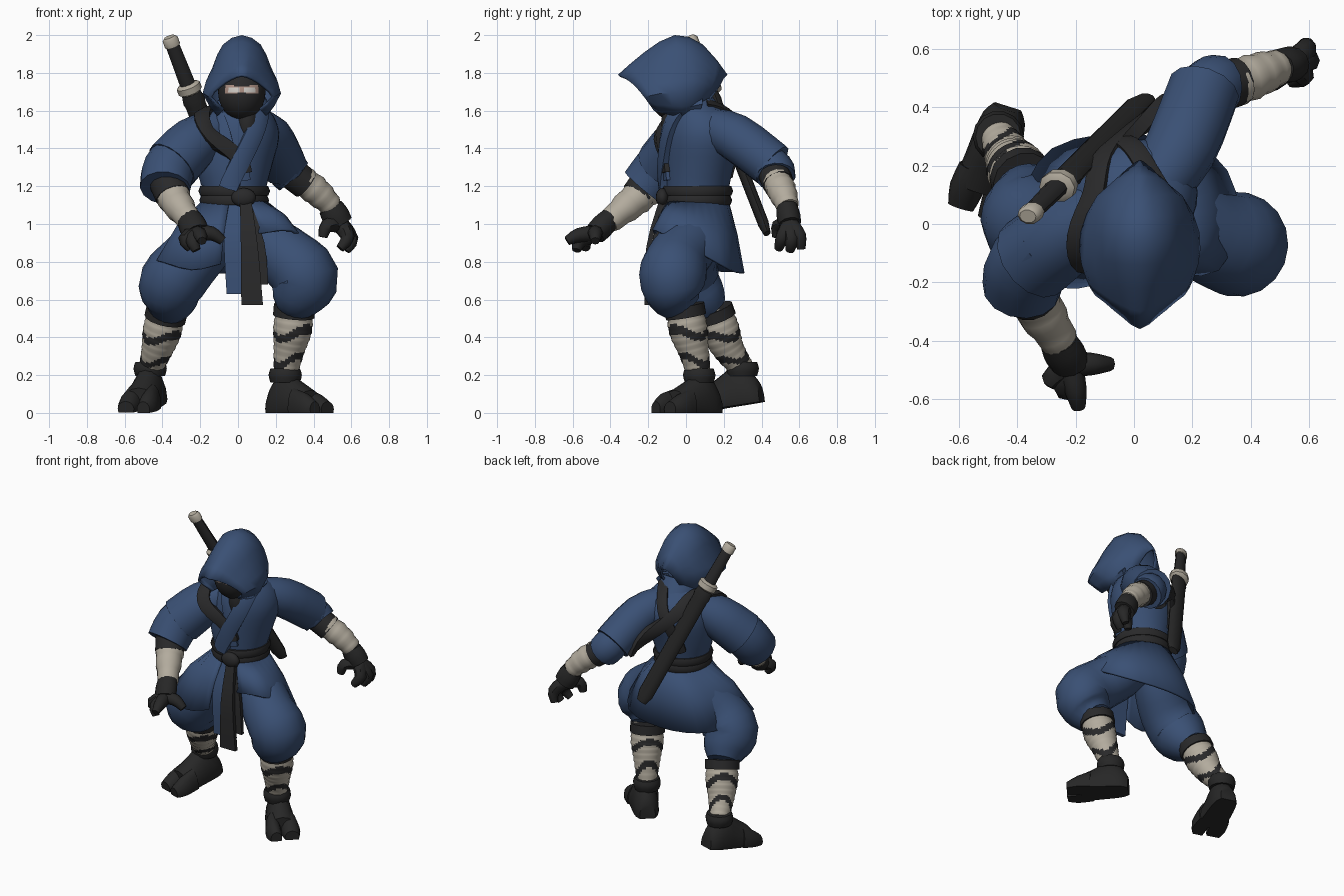
import bpy, bmesh, math
from math import sin, cos, pi
from mathutils import Vector, Matrix
from mathutils.bvhtree import BVHTree

if "Cube" in bpy.data.objects:
    bpy.data.objects.remove(bpy.data.objects["Cube"])


def material(name, r, g, b):
    m = bpy.data.materials.new(name)
    m.use_nodes = True
    m.diffuse_color = (r, g, b, 1)
    shader = m.node_tree.nodes["Principled BSDF"]
    shader.inputs["Base Color"].default_value = (r, g, b, 1)
    shader.inputs["Roughness"].default_value = 0.9
    return m


BLUE = material("blue cloth", 0.042, 0.08, 0.175)
DARK = material("dark cloth", 0.022, 0.022, 0.023)
LEATHER = material("dark leather", 0.02, 0.02, 0.02)
WRAP = material("pale bandage", 0.45, 0.41, 0.34)
SKIN = material("skin", 0.42, 0.28, 0.23)
WHITE = material("eye white", 0.65, 0.62, 0.58)


def spline(pts, k):
    """Smooth path through points of any dimension, k steps per span."""
    pts = [Vector(p) for p in pts]
    out = []
    for i in range(len(pts) - 1):
        a, b, c, d = (pts[max(i - 1, 0)], pts[i], pts[i + 1], pts[min(i + 2, len(pts) - 1)])
        for j in range(k):
            t = j / k
            out.append(0.5 * (2 * b + (c - a) * t + (2 * a - 5 * b + 4 * c - d) * t * t
                              + (3 * b - a - 3 * c + d) * t ** 3))
    return out + [pts[-1]]


def loft(name, rings, mats, closed=True, rule=None, thick=0):
    """Skin a list of point rings; rule(s, angle) picks the material."""
    bm = bmesh.new()
    rows = [[bm.verts.new(p) for p in ring] for ring in rings]
    n = len(rows[0])
    for i in range(len(rows) - 1):
        for j in range(n if closed else n - 1):
            k = (j + 1) % n
            f = bm.faces.new((rows[i][j], rows[i][k], rows[i + 1][k], rows[i + 1][j]))
            if rule:
                f.material_index = rule((i + 0.5) / (len(rows) - 1), 2 * pi * (j + 0.5) / n)
    if closed:
        bm.faces.new(rows[0])
        bm.faces.new(rows[-1])
    bmesh.ops.recalc_face_normals(bm, faces=bm.faces)
    me = bpy.data.meshes.new(name)
    bm.to_mesh(me)
    bm.free()
    for m in mats if isinstance(mats, list) else [mats]:
        me.materials.append(m)
    ob = bpy.data.objects.new(name, me)
    bpy.context.collection.objects.link(ob)
    if thick:
        mod = ob.modifiers.new("Thickness", 'SOLIDIFY')
        mod.thickness = thick
    return ob


def tube(name, path, mats, n=14, k=3, flat=1, rule=None, ripple=0):
    """Round limb along (x, y, z, radius) points."""
    pts = spline(path, k)
    pos = [Vector(p[:3]) for p in pts]
    rings, u, last = [], None, None
    for i, p in enumerate(pos):
        t = (pos[min(i + 1, len(pos) - 1)] - pos[max(i - 1, 0)]).normalized()
        if u is None:
            u = t.cross(Vector((0, 1, 0)) if abs(t.y) < 0.8 else Vector((1, 0, 0))).normalized()
        else:
            u = last.rotation_difference(t) @ u
        last, v = t, t.cross(u)
        r = pts[i][3] * (1 + ripple * (i % 3 - 1))
        rings.append([p + u * r * cos(2 * pi * j / n) + v * r * flat * sin(2 * pi * j / n)
                      for j in range(n)])
    return loft(name, rings, mats, rule=rule)


def panel(name, path, mat):
    """Hanging cloth strip along (x, y, z, width) points."""
    rings = [[(x + s * w / 2, y + d, z) for s, d in ((-1, 0), (1, 0), (1, 0.025), (-1, 0.025))]
             for x, y, z, w in spline(path, 3)]
    return loft(name, rings, mat)


def ellipsoid(name, loc, radii, mats, seg=16):
    rings = [[(loc[0] + radii[0] * sin(a) * cos(b), loc[1] + radii[1] * sin(a) * sin(b),
               loc[2] + radii[2] * cos(a)) for b in (2 * pi * j / seg for j in range(seg))]
             for a in (pi * (i + 0.5) / seg for i in range(seg))]
    return loft(name, rings, mats)


# Torso, turned slightly to the left side
def ellipse(x, y, z, rx, ry, yaw=0.3, n=28):
    turn = Matrix.Rotation(yaw, 3, 'Z')
    return [Vector((x, y, z)) + turn @ Vector((rx * cos(2 * pi * j / n), ry * sin(2 * pi * j / n), 0))
            for j in range(n)]


torso = loft("torso", [ellipse(*p) for p in spline([
    (-.02, .06, 1.0, .17, .16), (-.02, .06, 1.14, .16, .16), (-.02, .07, 1.3, .2, .18),
    (0, .09, 1.46, .22, .2), (.01, .08, 1.57, .18, .17), (.02, .04, 1.64, .1, .1)], 3)], BLUE)

# Sleeves: a wide outer layer over an inner one
sleeves = [
    tube("right_outer_sleeve", [(-.08, .06, 1.52, .1), (-.23, -.03, 1.43, .14), (-.35, -.12, 1.31, .15)], BLUE),
    tube("left_outer_sleeve", [(.06, .1, 1.52, .1), (.16, .26, 1.46, .125), (.24, .46, 1.31, .125)], BLUE)]
tube("right_inner_sleeve", [(-.28, -.06, 1.42, .12), (-.365, -.14, 1.29, .14), (-.385, -.22, 1.19, .135)], BLUE)
tube("left_inner_sleeve", [(.2, .36, 1.38, .1), (.26, .46, 1.29, .11), (.295, .475, 1.25, .105)], BLUE)

# Bandaged forearms with dark elbow bands
tube("right_elbow_band", [(-.375, -.2, 1.22, .095), (-.345, -.255, 1.145, .092)], DARK)
tube("left_elbow_band", [(.27, .46, 1.28, .085), (.36, .49, 1.21, .083)], DARK)
tube("right_forearm", [(-.36, -.2, 1.19, .088), (-.33, -.28, 1.12, .086), (-.25, -.41, 1.01, .062)],
     WRAP, k=6, ripple=.04)
tube("left_forearm", [(.33, .475, 1.24, .076), (.42, .51, 1.17, .076), (.5, .54, 1.09, .058)],
     WRAP, k=6, ripple=.04)


# Gloved hands
def hand(side, cuff, palm, fingers):
    tube(side + "_glove", [cuff + (.066,), tuple((a + b) / 2 for a, b in zip(cuff, palm)) + (.074,),
                           palm + (.07,)], LEATHER, n=12, flat=.85)
    for i, (mid, tip) in enumerate(fingers):
        tube(f"{side}_finger_{i}", [palm + (.045,), mid + (.038,), tip + (.024,)], LEATHER, n=8)


hand("right", (-.26, -.4, 1.03), (-.22, -.48, .95),
     [((-.14, -.48, .95), (-.08, -.48, .91)), ((-.2, -.57, .94), (-.19, -.63, .91)),
      ((-.24, -.56, .91), (-.22, -.58, .86)), ((-.28, -.53, .92), (-.25, -.53, .87))])
hand("left", (.49, .535, 1.09), (.54, .55, 1.0),
     [((.47, .49, .99), (.45, .48, .93)), ((.58, .51, .93), (.54, .49, .87)),
      ((.6, .56, .92), (.57, .55, .86)), ((.59, .6, .94), (.58, .61, .87))])

# Baggy trousers, cuffs, bandaged shins
tube("left_trouser", [(.04, .07, 1.02, .12), (.13, .04, .92, .15), (.26, -.04, .82, .165), (.355, -.07, .72, .18),
                      (.32, -.05, .62, .15), (.3, -.01, .56, .1)], BLUE, n=18)
tube("right_trouser", [(-.07, .08, 1.02, .12), (-.15, .05, .92, .15), (-.26, 0, .8, .165), (-.35, .01, .69, .175),
                       (-.36, .08, .6, .145), (-.375, .13, .54, .1)], BLUE, n=18)


def bandage(s, a):
    return int(cos(2 * pi * 2.6 * s + 1.5 * sin(2 * a)) > 0.58)


def shin(side, knee, calf, low, ankle):
    tube(side + "_knee_cuff", [(*knee, .11), (*[(a + b) / 2 for a, b in zip(knee, calf)], .11)], DARK)
    tube(side + "_shin", [(*knee, .09), (*calf, .103), (*low, .082), (*ankle, .062)], [WRAP, DARK],
         n=36, k=10, rule=bandage, ripple=.02)
    tube(side + "_ankle_cuff", [(ankle[0], ankle[1], ankle[2] - .04, .078), (*ankle, .088),
                                (ankle[0], ankle[1], ankle[2] + .035, .078)], LEATHER)


shin("left", (.3, -.01, .57), (.29, .01, .45), (.27, .04, .33), (.25, .07, .2))
shin("right", (-.375, .14, .55), (-.4, .18, .44), (-.43, .23, .33), (-.465, .3, .235))


# Split-toe boots
def boot(side, ankle, yaw, pitch, lift):
    place = Matrix.Translation((ankle[0], ankle[1], lift)) @ Matrix.Rotation(yaw, 4, 'Z') @ Matrix.Rotation(pitch, 4, 'Y')

    def part(label, sections):
        rings = []
        for u, v, w, h in spline(sections, 2):
            arc = [(v + w * cos(pi * j / 8), .02 + (h - .02) * sin(pi * j / 8)) for j in range(9)]
            arc = [(v + w * .92, 0)] + arc + [(v - w * .92, 0)]
            rings.append([place @ Vector((u, b, c)) for b, c in arc])
        loft(f"{side}_{label}", rings, LEATHER)

    inner = 1 if side == "right" else -1
    part("boot", [(-.11, 0, .05, .1), (-.07, 0, .075, .17), (0, 0, .085, .22), (.08, 0, .09, .18), (.19, 0, .1, .12)])
    part("big_toe", [(.12, inner * .055, .045, .13), (.22, inner * .06, .05, .105), (.28, inner * .05, .035, .06)])
    part("small_toes", [(.12, -inner * .045, .055, .13), (.2, -inner * .05, .06, .1), (.27, -inner * .05, .045, .06)])


boot("left", (.255, .08), math.atan2(-.72, .66), 0, 0)
boot("right", (-.465, .3), math.atan2(-.95, -.3), .15, .042)

# Flared coat skirt, open at the front
hem = spline([(.11, -.17, .95), (.29, -.16, .97), (.36, .04, .87), (.27, .24, .76), (-.02, .31, .74),
              (-.28, .26, .75), (-.39, .08, .76), (-.43, -.13, .81), (-.25, -.22, .76), (-.09, -.2, .79)], 3)
waist = []
for i in range(len(hem)):
    a = -pi * .4 + 1.85 * pi * i / (len(hem) - 1)
    waist.append(Vector((-.02 + .165 * cos(a), .06 + .165 * sin(a), 1.13)))
middle = [w.lerp(h, .5) + (h - w).normalized().cross(Vector((0, 0, 1))).cross(h - w) * .1 for w, h in zip(waist, hem)]
loft("coat_skirt", [waist, middle, hem], BLUE, closed=False, thick=.015)
panel("front_flap", [(-.01, -.1, 1.1, .12), (-.01, -.17, .9, .13), (.02, -.18, .63, .16)], BLUE)

# Belt with knot and two hanging tails
for i, (z, r) in enumerate(((1.1, .175), (1.15, .18))):
    loft(f"belt_{i}", [ellipse(-.02, .06, z + d, r + e, r + e, 0) for d, e in
                       ((0, -.03), (0, 0), (.025, .01), (.05, 0), (.05, -.03))], DARK)
ellipsoid("belt_knot", (.03, -.125, 1.14), (.065, .035, .05), DARK)
panel("sash_tail_front", [(.04, -.14, 1.13, .06), (.06, -.21, .88, .09), (.075, -.22, .57, .115)], DARK)
panel("sash_tail_back", [(.03, -.12, 1.13, .06), (.1, -.18, .9, .08), (.12, -.19, .68, .08)], DARK)

# Straps and collar bands laid over the torso and shoulders
verts, polys = [], []
for ob in [torso] + sleeves:
    base = len(verts)
    verts += [v.co.copy() for v in ob.data.vertices]
    polys += [[base + i for i in p.vertices] for p in ob.data.polygons]
surface = BVHTree.FromPolygons(verts, polys)


def relax(row):
    """Even out kinks along a list of vectors."""
    for _ in range(4):
        row = row[:1] + [(a + 2 * b + c) / 4 for a, b, c in zip(row, row[1:], row[2:])] + row[-1:]
    return row


def strap(name, path, width, mat, lift):
    hits = [surface.find_nearest(p) for p in spline(path, 4)]
    pts = relax([h[0] for h in hits])
    normals = [v.normalized() for v in relax([h[1] for h in hits])]
    rings = []
    for i, (p, normal) in enumerate(zip(pts, normals)):
        t = pts[min(i + 1, len(pts) - 1)] - pts[max(i - 1, 0)]
        side = t.cross(normal).normalized() * width / 2
        rings.append([p + side * s + normal * d for s, d in
                      ((-1, lift * .6), (0, lift), (1, lift * .6), (1, -.03), (-1, -.03))])
    loft(name, rings, mat)


strap("right_strap", [(.1, .4, 1.22), (-.06, .42, 1.42), (-.18, .25, 1.64), (-.19, .08, 1.72), (-.2, -.12, 1.64),
                      (-.1, -.24, 1.5), (.03, -.26, 1.34), (.08, -.25, 1.26)], .08, DARK, .03)
strap("left_strap", [(.13, .12, 1.74), (.03, .28, 1.68), (-.06, .4, 1.52), (-.13, .4, 1.38), (-.2, .36, 1.22)],
      .07, DARK, .025)
strap("left_collar", [(.12, .08, 1.72), (.16, -.1, 1.64), (.13, -.22, 1.48), (.02, -.26, 1.3), (-.07, -.22, 1.18)],
      .1, BLUE, .045)
strap("right_collar", [(-.08, .02, 1.7), (-.05, -.14, 1.6), (.02, -.24, 1.45), (.08, -.24, 1.22)], .07, BLUE, .02)
ellipsoid("neck", (.05, -.075, 1.54), (.055, .055, .11), DARK)
tube("cowl", [(.02, .06, 1.54, .15), (.02, .01, 1.64, .13)], BLUE)

# Hood: arches from the peaked rim to the pointed back
arches = [
    [(0, -.36, 1.79), (.06, -.32, 1.77), (.12, -.27, 1.73), (.17, -.22, 1.67), (.1, -.17, 1.6)],
    [(0, -.22, 1.91), (.08, -.21, 1.87), (.15, -.18, 1.78), (.2, -.14, 1.69), (.12, -.1, 1.58)],
    [(0, -.06, 2), (.1, -.05, 1.95), (.155, -.04, 1.83), (.205, -.03, 1.69), (.13, -.02, 1.57)],
    [(0, .09, 1.95), (.08, .1, 1.89), (.13, .1, 1.8), (.15, .09, 1.7), (.09, .06, 1.58)],
    [(0, .22, 1.79), (.03, .2, 1.77), (.05, .18, 1.73), (.06, .13, 1.66), (.04, .07, 1.58)]]
hood = []
for arch in arches:
    whole = [(-x, y, z) for x, y, z in reversed(arch[1:])] + arch
    hood.append([p + Vector((.02, 0, 0)) for p in spline(whole, 2)])
hood = list(zip(*[spline(line, 2) for line in zip(*hood)]))
loft("hood", hood, BLUE, closed=False, thick=.015)

# Masked face with an eye slit
face = ellipsoid("masked_face", (.02, -.07, 1.7), (.125, .13, .15), [DARK, SKIN, WHITE], seg=72)
for f in face.data.polygons:
    x, y, z = f.center
    x = abs(x - .02)
    if y < -.08 and x < .088 and abs(z - 1.712) < .02 + .08 * (x - .04):
        f.material_index = 2 if .015 < x < .07 and abs(z - 1.708) < .012 else 1

# Sheathed sword across the back
top, tip = Vector((-.36, .03, 1.98)), Vector((.04, .43, .95))


def sword(name, stations, mat, flat):
    tube(name, [(*top.lerp(tip, s), r) for s, r in stations], mat, n=10, k=1, flat=flat)


sword("sword_grip", [(.02, .036), (.25, .042)], DARK, .75)
sword("sword_pommel", [(-.01, .03), (0, .042), (.035, .042)], WRAP, .8)
sword("sword_guard", [(.23, .045), (.24, .065), (.27, .065), (.28, .045)], WRAP, .85)
sword("scabbard", [(.27, .05), (.32, .06), (.34, .055), (.95, .053), (1, .035)], LEATHER, .55)

# Smooth shading with sharp edges kept
bpy.ops.object.select_all(action='DESELECT')
for ob in bpy.context.collection.objects:
    if ob.type == 'MESH':
        ob.select_set(True)
        bpy.context.view_layer.objects.active = ob
bpy.ops.object.shade_smooth_by_angle(angle=math.radians(45))
